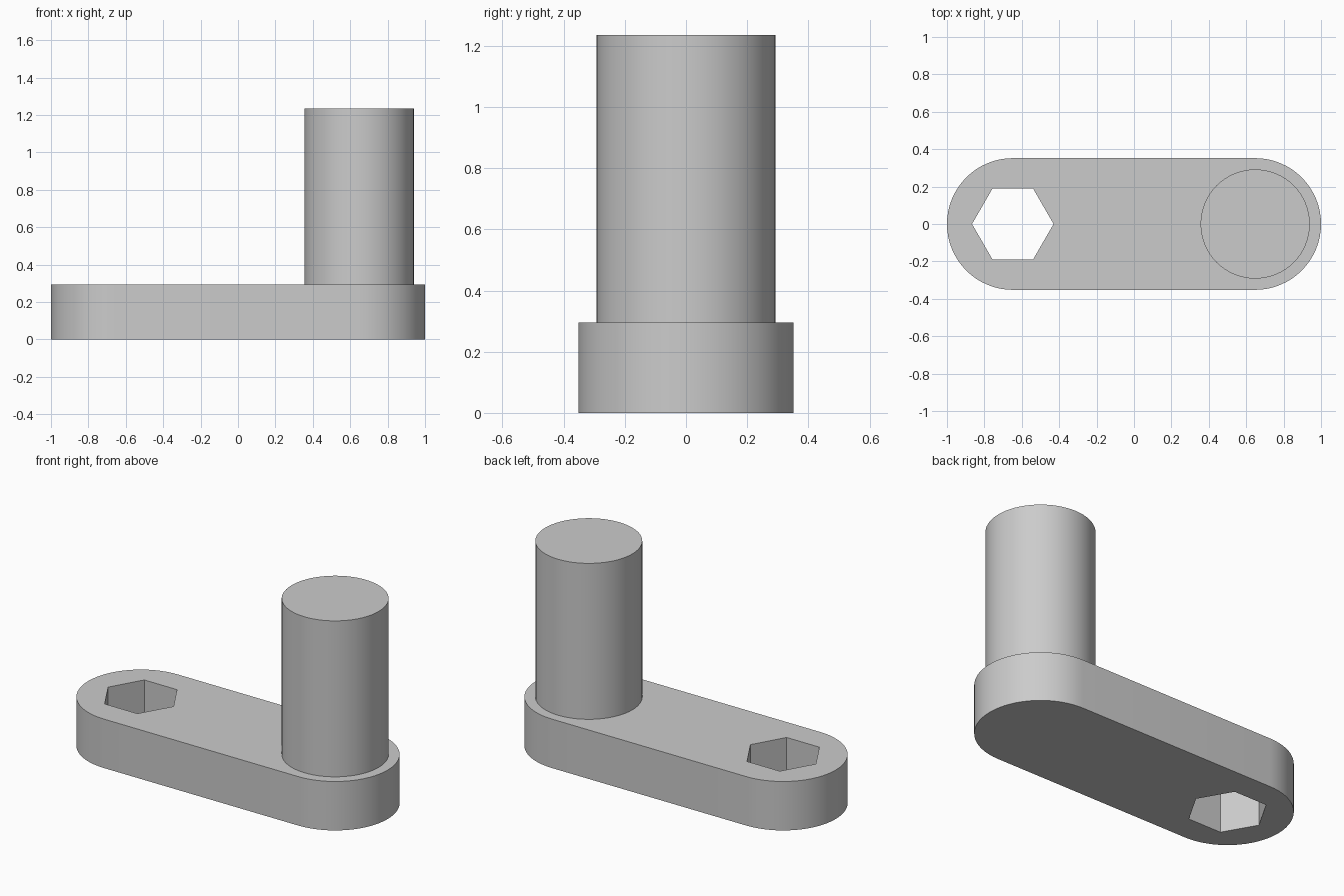
import bpy
import bmesh
from math import cos, sin, pi, radians

ARM_HEIGHT = 0.295
ARM_RADIUS = 0.352
END_X = 0.648
PIN_RADIUS = 0.292
PIN_TOP = 1.235
HEX_RADIUS = 0.218

cube = bpy.data.objects.get("Cube")
if cube:
    bpy.data.objects.remove(cube, do_unlink=True)

grey = bpy.data.materials.new("plain_grey")
grey.use_nodes = True
colour = (0.6, 0.6, 0.6, 1)
grey.diffuse_color = colour
grey.node_tree.nodes["Principled BSDF"].inputs["Base Color"].default_value = colour


def arc(cx, radius, start, end, steps):
    """Points on an arc centred on the x axis."""
    angles = [start + (end - start) * i / steps for i in range(steps + 1)]
    return [(cx + radius * cos(a), radius * sin(a)) for a in angles]


def prism(name, outline, bottom, top):
    """Extrude a flat outline upward into a closed solid."""
    bm = bmesh.new()
    face = bm.faces.new([bm.verts.new((x, y, bottom)) for x, y in outline])
    result = bmesh.ops.extrude_face_region(bm, geom=[face], use_keep_orig=True)
    raised = [v for v in result["geom"] if isinstance(v, bmesh.types.BMVert)]
    bmesh.ops.translate(bm, verts=raised, vec=(0, 0, top - bottom))
    bmesh.ops.recalc_face_normals(bm, faces=bm.faces)
    mesh = bpy.data.meshes.new(name)
    bm.to_mesh(mesh)
    bm.free()
    mesh.materials.append(grey)
    obj = bpy.data.objects.new(name, mesh)
    bpy.context.collection.objects.link(obj)
    return obj


def activate(obj):
    bpy.ops.object.select_all(action="DESELECT")
    obj.select_set(True)
    bpy.context.view_layer.objects.active = obj


# Arm with rounded ends
ends = (arc(END_X, ARM_RADIUS, -pi / 2, pi / 2, 32)
        + arc(-END_X, ARM_RADIUS, pi / 2, 3 * pi / 2, 32))
arm = prism("arm", ends, 0, ARM_HEIGHT)

# Hexagonal through hole
hexagon = arc(-END_X, HEX_RADIUS, 0, 2 * pi, 6)[:-1]
cutter = prism("hex_hole_cutter", hexagon, -0.1, ARM_HEIGHT + 0.1)
cutter.hide_render = True
cut = arm.modifiers.new("hex_hole", "BOOLEAN")
cut.operation = "DIFFERENCE"
cut.solver = "EXACT"
cut.object = cutter
activate(arm)
bpy.ops.object.modifier_apply(modifier=cut.name)
bpy.data.objects.remove(cutter, do_unlink=True)

# Upright pin
circle = arc(END_X, PIN_RADIUS, 0, 2 * pi, 64)[:-1]
pin = prism("pin", circle, ARM_HEIGHT, PIN_TOP)

for part in (arm, pin):
    activate(part)
    bpy.ops.object.shade_smooth_by_angle(angle=radians(30))
